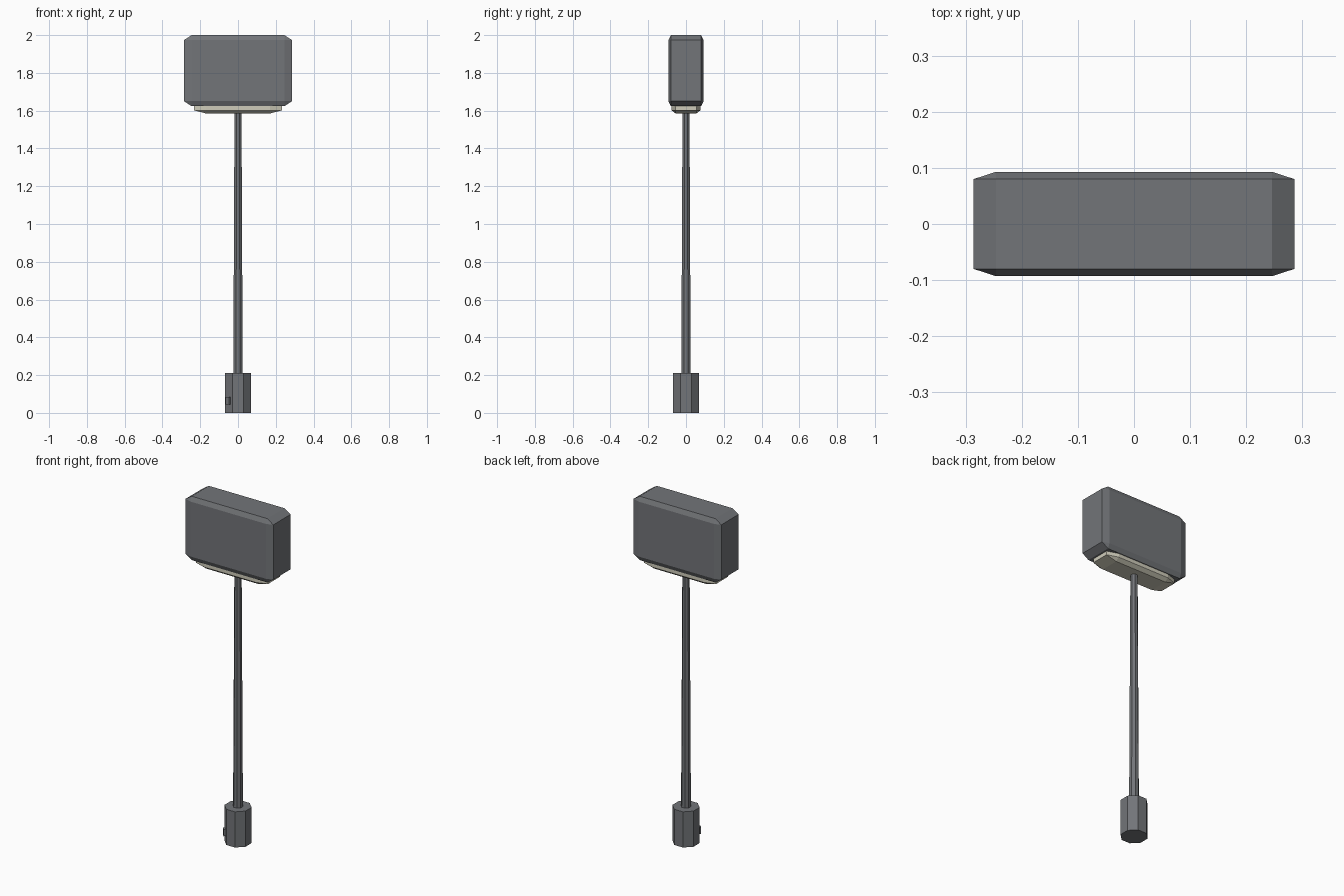
import bpy, bmesh
from math import pi, radians
from mathutils import Matrix, Vector

default = bpy.data.objects.get("Cube")
if default:
    bpy.data.objects.remove(default, do_unlink=True)


def material(name, rgb):
    m = bpy.data.materials.new(name)
    m.use_nodes = True
    color = (*rgb, 1)
    m.diffuse_color = color
    m.node_tree.nodes["Principled BSDF"].inputs["Base Color"].default_value = color
    return m


metal = material("dark grey metal", (0.17, 0.178, 0.19))
glow = material("warm cream lens", (0.62, 0.60, 0.49))


def finish(name, bm, mat):
    mesh = bpy.data.meshes.new(name)
    bm.to_mesh(mesh)
    bm.free()
    mesh.materials.append(mat)
    obj = bpy.data.objects.new(name, mesh)
    bpy.context.scene.collection.objects.link(obj)
    return obj


def box(name, size, center, mat, bevel=0, turn=0):
    """Unit cube, chamfered in proportion to its sides, then stretched."""
    bm = bmesh.new()
    bmesh.ops.create_cube(bm, size=1)
    if bevel:
        bmesh.ops.bevel(bm, geom=bm.edges[:], offset=bevel, segments=1,
                        affect='EDGES', clamp_overlap=True)
    bm.transform(Matrix.Translation(center) @ Matrix.Rotation(turn, 4, 'Z')
                 @ Matrix.Diagonal((*size, 1)))
    return finish(name, bm, mat)


def octagon(name, r_low, r_high, z_low, z_high, mat):
    """Tapered eight-sided column with flats toward the axes."""
    bm = bmesh.new()
    bmesh.ops.create_cone(bm, cap_ends=True, segments=8, radius1=r_low,
                          radius2=r_high, depth=z_high - z_low)
    # turn so that a flat side faces the front
    first = max(bm.verts, key=lambda v: v.co.x)
    on_axis = abs(first.co.y) < 0.001
    bm.transform(Matrix.Translation((0, 0, (z_low + z_high) / 2))
                 @ Matrix.Rotation(pi / 8 if on_axis else 0, 4, 'Z'))
    return finish(name, bm, mat)


# Post
octagon("base", 0.074, 0.074, 0, 0.21, metal)
octagon("pole", 0.027, 0.02, 0.2, 1.6, metal)

# Small access hatch on the front right flat of the base
out = Vector((-1, -1, 0)).normalized()
box("access_hatch", (0.026, 0.02, 0.04), out * 0.07 + Vector((0, 0, 0.065)),
    metal, turn=radians(-45))

# Lamp head with the lens below it
box("lamp_head", (0.572, 0.186, 0.376), (0, 0, 1.812), metal, bevel=0.07)
box("lens", (0.468, 0.152, 0.12), (0, 0, 1.645), glow, bevel=0.07 * 2)
